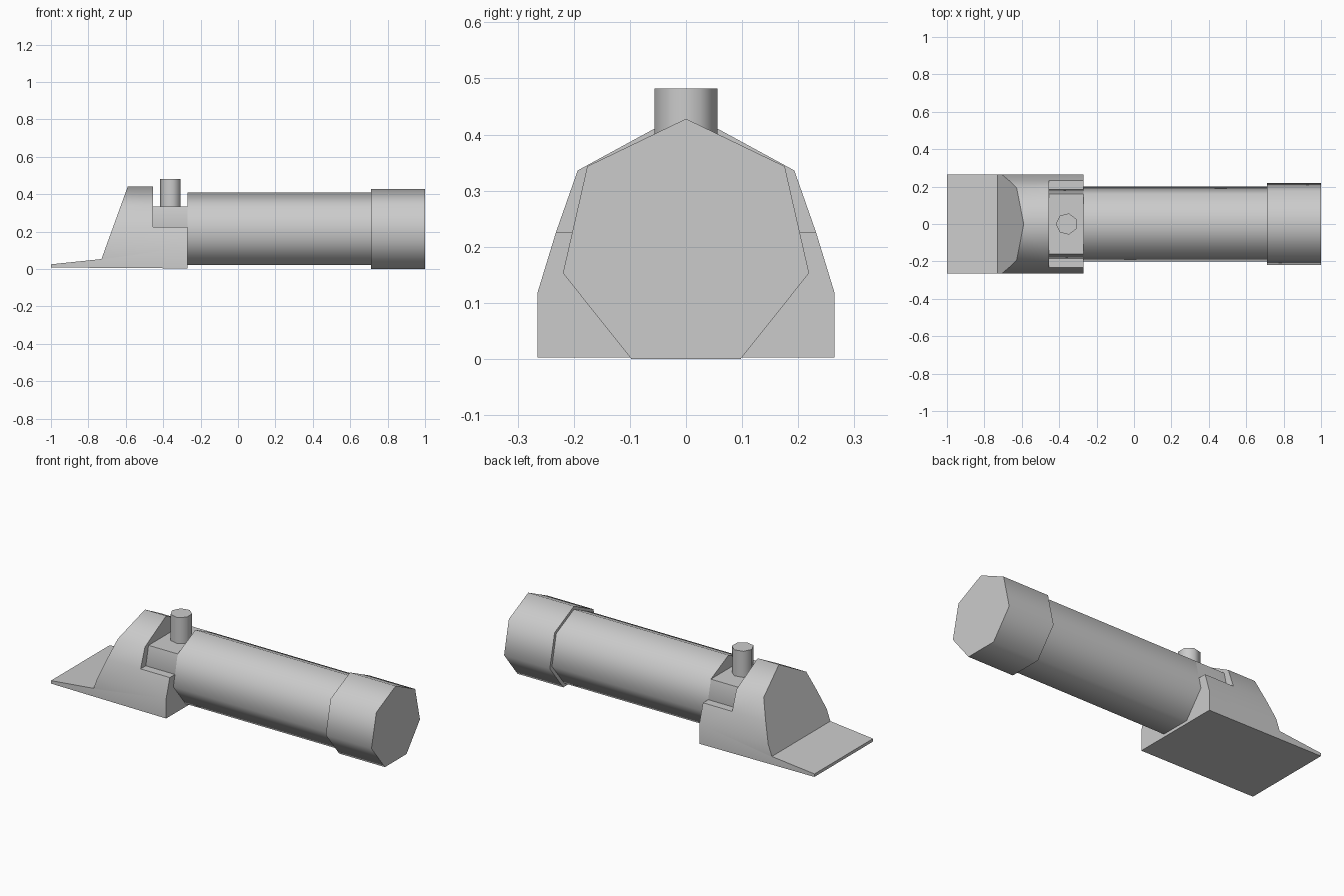
import bpy, bmesh
from math import radians, sin, cos, pi
from mathutils import Vector

if "Cube" in bpy.data.objects:
    bpy.data.objects.remove(bpy.data.objects["Cube"], do_unlink=True)

grey = bpy.data.materials.new("light_grey")
grey.use_nodes = True
colour = (0.6, 0.6, 0.6, 1)
grey.diffuse_color = colour
grey.node_tree.nodes["Principled BSDF"].inputs["Base Color"].default_value = colour


def prism(name, points, offset):
    """Solid made by sweeping a planar outline along a straight offset."""
    bm = bmesh.new()
    face = bm.faces.new([bm.verts.new(p) for p in points])
    swept = bmesh.ops.extrude_face_region(bm, geom=[face])["geom"]
    verts = [v for v in swept if isinstance(v, bmesh.types.BMVert)]
    bmesh.ops.translate(bm, verts=verts, vec=Vector(offset))
    bmesh.ops.recalc_face_normals(bm, faces=bm.faces)
    mesh = bpy.data.meshes.new(name)
    bm.to_mesh(mesh)
    bm.free()
    mesh.materials.append(grey)
    obj = bpy.data.objects.new(name, mesh)
    bpy.context.collection.objects.link(obj)
    return obj


def smooth(obj):
    bpy.ops.object.select_all(action="DESELECT")
    obj.select_set(True)
    bpy.context.view_layer.objects.active = obj
    bpy.ops.object.shade_smooth_by_angle(angle=radians(60))


def heptagon(radius):
    return [(radius * sin(2 * pi * i / 7), radius * cos(2 * pi * i / 7)) for i in range(7)]


# Housing: side outline with ramp and notch, trimmed by the gabled cross-section
side = [(-1, 0.008), (-1, 0.025), (-0.73, 0.053), (-0.568, 0.5), (-0.455, 0.5),
        (-0.455, 0.225), (-0.27, 0.225), (-0.27, 0.003)]
housing = prism("housing", [(x, -0.4, z) for x, z in side], (0, 0.8, 0))
half = [(0.265, -0.1), (0.265, 0.117), (0.232, 0.225), (0.193, 0.336)]
section = half + [(0, 0.441)] + [(-y, z) for y, z in reversed(half)]
trimmer = prism("housing_trimmer", [(-1.2, y, z) for y, z in section], (1.4, 0, 0))
trim = housing.modifiers.new("trim", "BOOLEAN")
trim.operation = "INTERSECT"
trim.solver = "EXACT"
trim.object = trimmer
bpy.context.view_layer.objects.active = housing
bpy.ops.object.modifier_apply(modifier="trim")
bpy.data.objects.remove(trimmer, do_unlink=True)

# Barrel, with a flat-topped neck running into the notch, and an end cap
ring = [(y, z + 0.205) for y, z in heptagon(0.205)]
barrel = prism("barrel", [(-0.27, y, z) for y, z in ring], (0.985, 0, 0))
neck = prism("barrel_neck", [(-0.46, y, z) for y, z in ring[1:]], (0.19, 0, 0))
cap = prism("end_cap", [(0.71, y, z + 0.203) for y, z in heptagon(0.225)], (0.29, 0, 0))

# Upright knob
knob = prism("knob", [(-0.36 - b, a, 0.325) for a, b in heptagon(0.058)], (0, 0, 0.157))

for part in (housing, barrel, neck, cap, knob):
    smooth(part)
